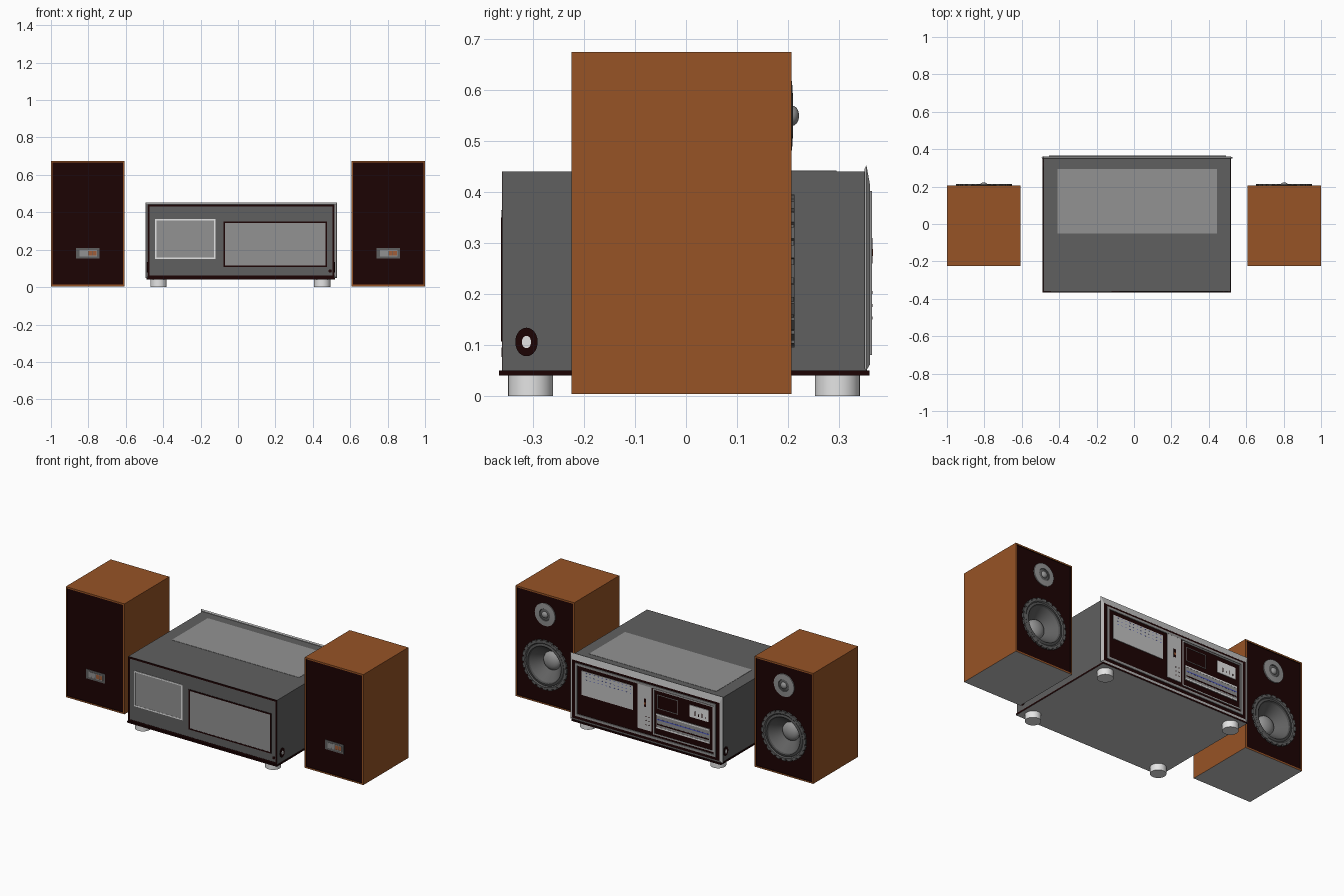
import bpy, bmesh, math

if "Cube" in bpy.data.objects:
    bpy.data.objects.remove(bpy.data.objects["Cube"])

def mat(name, r, g, b):
    m = bpy.data.materials.new(name)
    m.diffuse_color = (r, g, b, 1)
    m.use_nodes = True
    m.node_tree.nodes["Principled BSDF"].inputs["Base Color"].default_value = m.diffuse_color
    return m

WOOD = mat("brown_wood", .31, .087, .019)
DARK = mat("dark_panel", .012, .001, .001)
GREY = mat("body_grey", .117, .117, .117)
LIGHT = mat("light_grey", .29, .29, .29)
SILVER = mat("silver", .54, .54, .54)
WHITE = mat("white", .78, .78, .78)
CONE = mat("cone_grey", .075, .075, .075)
BLUE = mat("blue", .08, .1, .5)
ORANGE = mat("copper", .35, .11, .04)

def finish(name, bm, mats):
    me = bpy.data.meshes.new(name)
    bm.to_mesh(me)
    bm.free()
    for m in mats:
        me.materials.append(m)
    ob = bpy.data.objects.new(name, me)
    bpy.context.collection.objects.link(ob)
    return ob

def boxes(name, extents, *mats):
    """One object from boxes given as (x0, x1, y0, y1, z0, z1)."""
    bm = bmesh.new()
    for x0, x1, y0, y1, z0, z1 in extents:
        vs = bmesh.ops.create_cube(bm, size=1)["verts"]
        for v in vs:
            v.co = (x1 if v.co.x > 0 else x0, y1 if v.co.y > 0 else y0, z1 if v.co.z > 0 else z0)
    return finish(name, bm, mats)

def frame(name, x0, x1, z0, z1, w, y0, y1, m):
    return boxes(name, [(x0, x1, y0, y1, z1 - w, z1), (x0, x1, y0, y1, z0, z0 + w),
                        (x0, x0 + w, y0, y1, z0 + w, z1 - w),
                        (x1 - w, x1, y0, y1, z0 + w, z1 - w)], m)

def lathe(name, profile, cx, cz, mats, idx, n=48):
    """Turn (radius, y) points, outer to inner, about a y axis."""
    bm = bmesh.new()
    rings = [[bm.verts.new((cx + r * math.cos(2 * math.pi * k / n), y,
                            cz + r * math.sin(2 * math.pi * k / n))) for k in range(n)]
             for r, y in profile]
    for i in range(len(rings) - 1):
        for k in range(n):
            a, b, j = rings[i], rings[i + 1], (k + 1) % n
            f = bm.faces.new((a[k], b[k], b[j], a[j]))
            f.material_index = idx[i]
    bm.faces.new(rings[-1][::-1]).material_index = idx[-1]
    ob = finish(name, bm, mats)
    smooth(ob)
    return ob

def smooth(ob):
    bpy.ops.object.select_all(action='DESELECT')
    ob.select_set(True)
    bpy.context.view_layer.objects.active = ob
    bpy.ops.object.shade_smooth_by_angle(angle=math.radians(35))

def cylinder(name, loc, scale, m, rot=(0, 0, 0), n=32):
    bpy.ops.mesh.primitive_cylinder_add(vertices=n, radius=1, depth=1, location=loc, rotation=rot)
    ob = bpy.context.object
    ob.name = name
    ob.scale = scale
    ob.data.materials.append(m)
    smooth(ob)
    return ob

# ---- Speakers ----
for side, cx in (("left", -.803), ("right", .803)):
    cab = boxes(side + "_speaker_cabinet", [(cx - .197, cx + .197, -.225, .207, .004, .675)],
                WOOD, DARK, SILVER)
    bm = bmesh.new()
    bm.from_mesh(cab.data)
    bm.normal_update()
    for f in bm.faces:
        if f.normal.z < -.5:
            f.material_index = 2
    ends = [f for f in bm.faces if abs(f.normal.y) > .5]
    bmesh.ops.inset_individual(bm, faces=ends, thickness=.013)
    for f in ends:
        f.material_index = 1
    bmesh.ops.inset_individual(bm, faces=ends, thickness=.0005, depth=-.005)
    bm.to_mesh(cab.data)
    bm.free()
    # woofer opening
    cut = cylinder("woofer_cutter", (cx, .18, .245), (.125, .125, .2), DARK, (math.pi / 2, 0, 0), 48)
    cut.hide_render = True
    mod = cab.modifiers.new("woofer_hole", 'BOOLEAN')
    mod.operation, mod.solver, mod.object = 'DIFFERENCE', 'EXACT', cut
    bpy.context.view_layer.objects.active = cab
    bpy.ops.object.modifier_apply(modifier="woofer_hole")
    bpy.data.objects.remove(cut)
    # woofer: rim, rubber surround, recessed cone, dust cap
    cap = [(.055 * math.cos(a), .137 + .03 * math.sin(a))
           for a in (0, .3, .6, .9, 1.2, 1.45)]
    lathe(side + "_woofer",
          [(.143, .2), (.143, .212), (.132, .213), (.126, .208), (.12, .212), (.112, .212),
           (.106, .203)] + cap, cx, .245, [CONE, GREY, LIGHT],
          [1, 1, 1, 0, 0, 0, 1] + [2] * 6)
    # notched rim teeth
    bm = bmesh.new()
    for k in range(24):
        a = 2 * math.pi * k / 24
        vs = bmesh.ops.create_cube(bm, size=1)["verts"]
        for v in vs:
            r, t = .143 + v.co.x * .014, v.co.z * .026
            v.co = (cx + r * math.cos(a) - t * math.sin(a), .208 + v.co.y * .01,
                    .245 + r * math.sin(a) + t * math.cos(a))
    finish(side + "_woofer_rim_teeth", bm, [GREY])
    # tweeter
    dome = [(.02 * math.cos(a), .208 + .014 * math.sin(a)) for a in (0, .35, .7, 1.05, 1.4)]
    lathe(side + "_tweeter", [(.068, .2), (.068, .208), (.036, .21), (.034, .206)] + dome,
          cx, .55, [LIGHT, GREY], [0, 0, 1, 1] + [0] * 5)
    # terminal plate on the back, inside the recess
    boxes(side + "_terminal_plate", [(cx - .063, cx + .063, -.222, -.217, .153, .21)], GREY)
    frame(side + "_terminal_inner", cx - .045, cx + .05, .165, .198, .004, -.2235, -.221, LIGHT)
    boxes(side + "_terminals_grey", [(cx - .041, cx + .002, -.223, -.221, .169, .194)], LIGHT)
    boxes(side + "_terminals_copper", [(cx + .004, cx + .024, -.223, -.221, .169, .194),
                                       (cx + .027, cx + .046, -.223, -.221, .169, .194)], ORANGE)

# ---- Main unit housing ----
boxes("housing", [(-.485, .515, -.36, .355, .048, .441)], GREY)
boxes("top_panel", [(-.265 - .145, .445, -.05, .295, .44, .4425)], LIGHT)
base = boxes("base_plate", [(-.488, .518, -.367, .36, .04, .05)], DARK, SILVER)
for p in base.data.polygons:
    p.material_index = 1 if p.normal.z < -.5 else 0
for i, (x, y) in enumerate([(x, y) for x in (-.425, .45) for y in (-.305, .297)]):
    cylinder("foot_%d" % i, (x, y, .0205), (.044, .044, .041), WHITE)
# side jacks
for s, x, y in (("right", .515, -.313), ("left", -.485, .313)):
    cylinder(s + "_jack_ring", (x, y, .106), (.028, .022, .006), DARK, (0, math.pi / 2, 0))
    cylinder(s + "_jack_core", (x, y, .106), (.012, .009, .009), WHITE, (0, math.pi / 2, 0))

# ---- Rear panel (-y) ----
frame("rear_rim", -.485, .515, .05, .441, .011, -.3615, -.3595, DARK)
boxes("rear_left_plate", [(-.44, -.125, -.362, -.359, .155, .36)], LIGHT)
frame("rear_left_border", -.445, -.12, .15, .365, .008, -.363, -.359, WHITE)
boxes("rear_right_plate", [(-.07, .47, -.362, -.359, .115, .345)], LIGHT)
frame("rear_right_border", -.078, .476, .107, .35, .008, -.363, -.359, DARK)
cylinder("rear_cable_hole", (.493, -.36, .086), (.009, .009, .005), DARK, (math.pi / 2, 0, 0))

# ---- Fascia (+y): bevelled silver surround ----
bm = bmesh.new()
loops = []
for x0, x1, z0, z1, y in ((-.49, .525, .055, .445, .35), (-.495, .53, .05, .453, .354),
                          (-.478, .513, .062, .415, .361), (-.478, .513, .062, .415, .355)):
    loops.append([bm.verts.new((x, y, z)) for x, z in ((x0, z0), (x1, z0), (x1, z1), (x0, z1))])
for a, b in zip(loops, loops[1:] + loops[:1]):
    for k in range(4):
        j = (k + 1) % 4
        bm.faces.new((a[k], a[j], b[j], b[k]))
bmesh.ops.recalc_face_normals(bm, faces=bm.faces[:])
finish("fascia_surround", bm, [SILVER])
boxes("fascia_panel", [(-.478, .513, .35, .3605, .062, .415)], DARK)
frame("fascia_inner_frame", -.455, .492, .08, .402, .014, .36, .365, LIGHT)
# tuner display with fine blue scale marks
boxes("display", [(.103, .449, .36, .3635, .218, .365)], SILVER)
boxes("display_marks", [(.115 + i * .027, .123 + i * .027, .363, .3642, z, z + .003)
                        for i in range(12) for z in (.315, .335, .355)], BLUE)
# centre control column
boxes("control_column", [(-.022, .072, .36, .3645, .12, .388)], SILVER)
boxes("control_slot", [(.014, .028, .364, .3655, .26, .31)], DARK)
boxes("control_slider", [(.015, .027, .365, .3665, .275, .288)], ORANGE)
boxes("control_buttons", [(x, x + .006, .364, .3655, z, z + .006)
                          for x in (-.01, .01) for z in (.15, .175, .2)], DARK)
# cassette section
frame("deck_frame", -.44, -.035, .108, .385, .006, .36, .3645, SILVER)
frame("cassette_window", -.2, -.06, .27, .355, .003, .36, .3635, LIGHT)
boxes("meter_plate", [(-.405, -.277, .36, .364, .28, .352)], WHITE)
boxes("meter_marks", [(-.39 + i * .024, -.385 + i * .024, .3635, .365, .295, .308 + i % 2 * .012)
                      for i in range(4)], DARK)
boxes("key_strip", [(-.415, -.055, .36, .364, .15, .24)], LIGHT)
boxes("key_strip_lines", [(-.415, -.055, .3635, .365, z, z + .008) for z in (.152, .23)], WHITE)
boxes("key_strip_blue", [(-.41, -.06, .3635, .3648, .202, .209)], BLUE)
boxes("key_gaps", [(-.41, -.06, .3635, .3648, .172, .18)], DARK)
